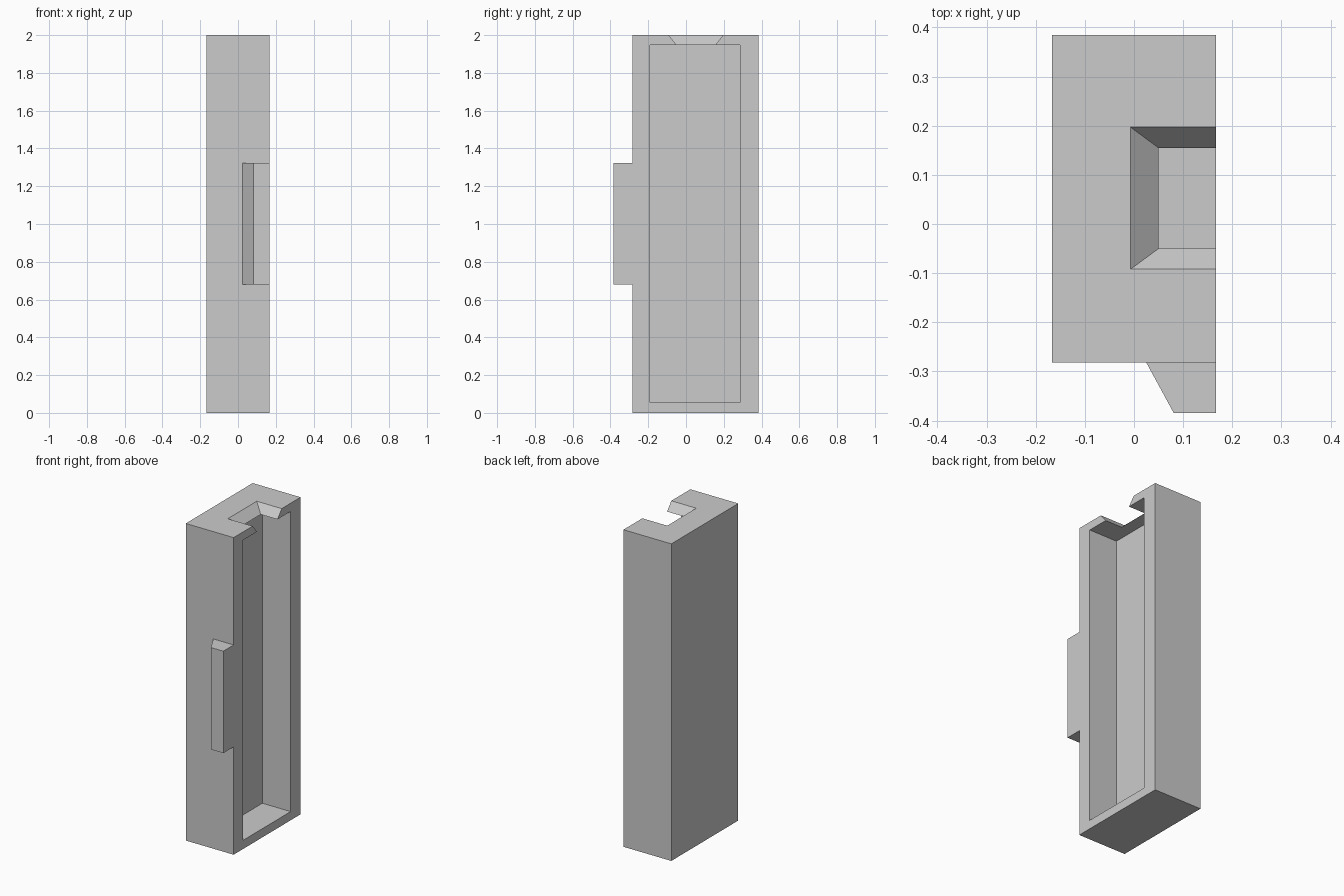
import bpy, bmesh

if "Cube" in bpy.data.objects:
    bpy.data.objects.remove(bpy.data.objects["Cube"])

X, Y0, Y1, TOP = 0.167, -0.282, 0.385, 2.0


def loft(name, lower, upper):
    """Closed solid between two matching point loops."""
    bm = bmesh.new()
    a = [bm.verts.new(p) for p in lower]
    b = [bm.verts.new(p) for p in upper]
    n = len(a)
    bm.faces.new(a)
    bm.faces.new(b)
    for i in range(n):
        j = (i + 1) % n
        bm.faces.new((a[i], a[j], b[j], b[i]))
    bmesh.ops.recalc_face_normals(bm, faces=bm.faces)
    mesh = bpy.data.meshes.new(name)
    bm.to_mesh(mesh)
    bm.free()
    obj = bpy.data.objects.new(name, mesh)
    bpy.context.collection.objects.link(obj)
    return obj


def rect(x0, x1, y0, y1, z):
    return [(x0, y0, z), (x1, y0, z), (x1, y1, z), (x0, y1, z)]


def combine(target, tool, operation):
    """Apply a boolean and discard the tool object."""
    tool.hide_render = True
    mod = target.modifiers.new(operation, 'BOOLEAN')
    mod.operation, mod.solver, mod.object = operation, 'EXACT', tool
    bpy.context.view_layer.objects.active = target
    bpy.ops.object.modifier_apply(modifier=mod.name)
    bpy.data.objects.remove(tool)


# Main block
case = loft("hollow_case", rect(-X, X, Y0, Y1, 0), rect(-X, X, Y0, Y1, TOP))

# Side tab with one slanted edge
tab_profile = [(0.025, Y0), (0.081, -0.385), (X, -0.385), (X, Y0)]
tab = loft("side_tab", [(x, y, 0.68) for x, y in tab_profile],
           [(x, y, 1.323) for x, y in tab_profile])
combine(case, tab, 'UNION')

# Long cavity open on the right side
cavity = loft("cavity_cutter", rect(-0.03, 0.3, -0.19, 0.286, 0.055),
              rect(-0.03, 0.3, -0.19, 0.286, 1.948))
combine(case, cavity, 'DIFFERENCE')

# Flared notch through the top wall, continued past both surfaces
def notch_loop(z):
    t = (z - 1.948) / (TOP - 1.948)
    return rect(0.05 - 0.057 * t, 0.3, -0.05 - 0.042 * t, 0.155 + 0.042 * t, z)

notch = loft("notch_cutter", notch_loop(1.93), notch_loop(2.02))
combine(case, notch, 'DIFFERENCE')
